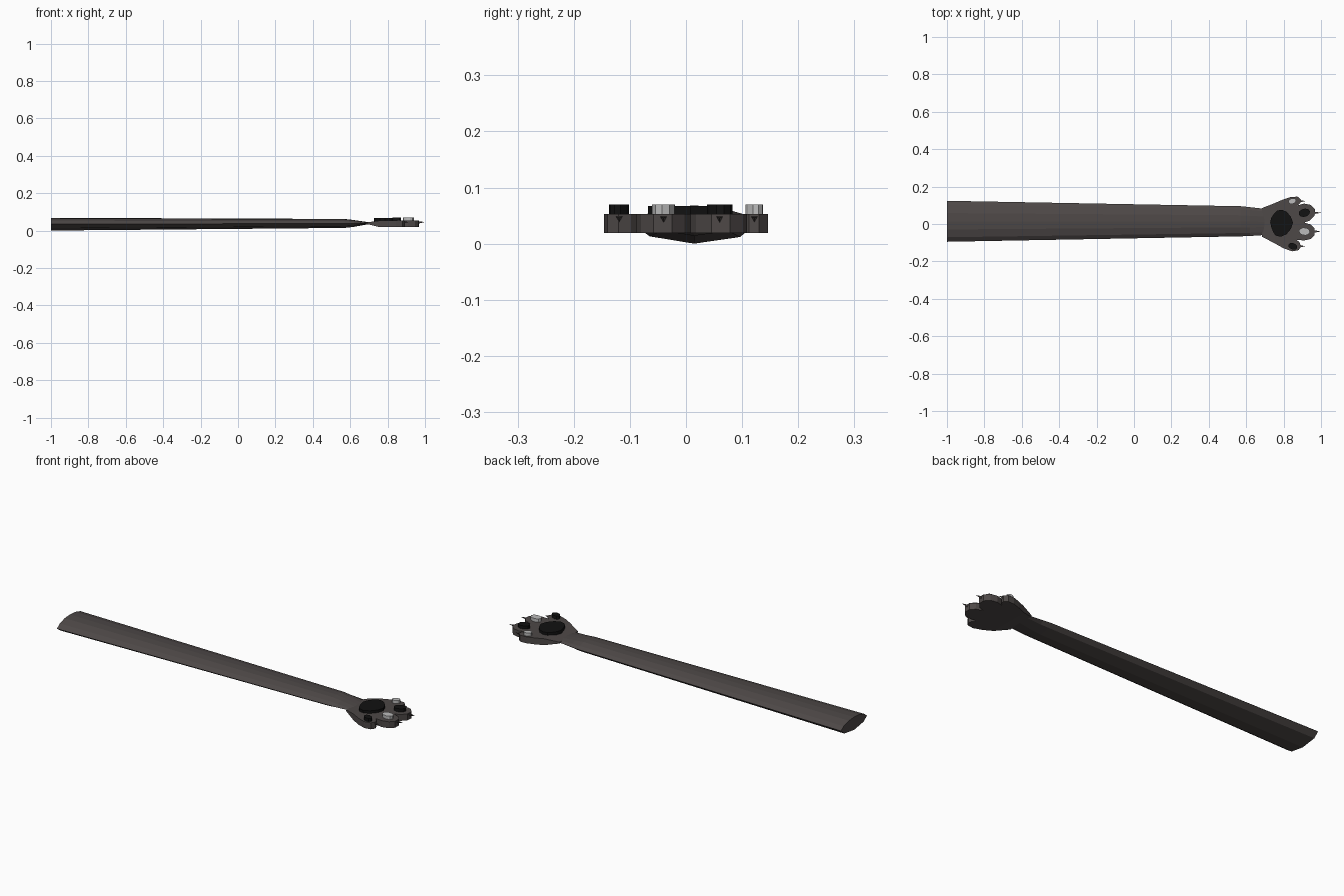
import bpy, bmesh, math
from mathutils import Vector


def material(name, v):
    m = bpy.data.materials.new(name)
    m.diffuse_color = (*v, 1)
    return m


FUR = material("dark_fur", (0.075, 0.065, 0.063))
BLACK = material("black_pad", (0.006, 0.006, 0.006))
PALE = material("pale_pad", (0.5, 0.5, 0.5))


def finish(name, bm, mat):
    bmesh.ops.recalc_face_normals(bm, faces=bm.faces)
    me = bpy.data.meshes.new(name)
    bm.to_mesh(me)
    bm.free()
    me.materials.append(mat)
    ob = bpy.data.objects.new(name, me)
    bpy.context.collection.objects.link(ob)
    return ob


def prism(name, pts, z0, z1, mat):
    bm = bmesh.new()
    lo = [bm.verts.new((x, y, z0)) for x, y in pts]
    hi = [bm.verts.new((x, y, z1)) for x, y in pts]
    bm.faces.new(lo[::-1])
    bm.faces.new(hi)
    n = len(pts)
    for i in range(n):
        j = (i + 1) % n
        bm.faces.new((lo[i], lo[j], hi[j], hi[i]))
    return finish(name, bm, mat)


def loft(name, rings, mat):
    bm = bmesh.new()
    vr = [[bm.verts.new(p) for p in r] for r in rings]
    n = len(vr[0])
    for a, b in zip(vr, vr[1:]):
        for i in range(n):
            j = (i + 1) % n
            bm.faces.new((a[i], a[j], b[j], b[i]))
    bm.faces.new(vr[0])
    bm.faces.new(vr[-1][::-1])
    return finish(name, bm, mat)


# Arm: lens-shaped section (unit half width / half height) lofted along x
SECTION = [(-1, 0), (-0.72, -0.62), (0, -1), (0.75, -0.65), (1, 0.05),
           (0.8, 0.55), (0.4, 0.92), (0, 1), (-0.4, 0.92), (-0.78, 0.55)]
# x, y min, y max, z min, z max
STATIONS = [(-1.0, -0.095, 0.124, 0.000, 0.068),
            (0.57, -0.066, 0.095, 0.014, 0.062),
            (0.62, -0.064, 0.090, 0.020, 0.056),
            (0.71, -0.058, 0.080, 0.036, 0.043)]
loft("arm", [[(x, (a + b) / 2 + (b - a) / 2 * u, (c + d) / 2 + (d - c) / 2 * v)
              for u, v in SECTION] for x, a, b, c, d in STATIONS], FUR)

# Paw slab with four toe lobes
Z0, Z1 = 0.019, 0.053
OUTLINE = [(0.755, -0.105), (0.80, -0.130), (0.845, -0.146), (0.88, -0.140),
           (0.893, -0.120), (0.885, -0.098), (0.87, -0.085), (0.91, -0.088),
           (0.945, -0.080), (0.966, -0.058), (0.966, -0.025), (0.945, -0.003),
           (0.91, 0.008), (0.94, 0.018), (0.966, 0.045), (0.968, 0.078),
           (0.945, 0.102), (0.91, 0.109), (0.875, 0.100), (0.89, 0.112),
           (0.893, 0.130), (0.875, 0.146), (0.84, 0.145), (0.80, 0.132),
           (0.755, 0.113)]
prism("paw", OUTLINE, Z0, Z1, FUR)

# Wrist wedge pinching down to the arm
loft("wrist", [[(0.685, -0.068, 0.036), (0.685, 0.085, 0.036),
                (0.685, 0.085, 0.043), (0.685, -0.068, 0.043)],
               [(0.755, -0.105, Z0), (0.755, 0.113, Z0),
                (0.755, 0.113, Z1), (0.755, -0.105, Z1)]], FUR)

# Main palm pad, rounded with three lobes toward the wrist
PALM = [(0.735, -0.02), (0.728, 0.01), (0.735, 0.035), (0.745, 0.05),
        (0.765, 0.072), (0.79, 0.076), (0.815, 0.066), (0.838, 0.04),
        (0.85, 0.008), (0.84, -0.025), (0.815, -0.055), (0.785, -0.068),
        (0.758, -0.062), (0.745, -0.045)]
prism("palm_pad", PALM, Z1 - 0.004, 0.067, BLACK)

# Toe pads and claws: x, y, half length, half width, tilt, pad colour, claw x
TOES = [(0.849, -0.119, 0.025, 0.017, -20, BLACK, 0.885),
        (0.911, -0.040, 0.030, 0.021, -5, PALE, 0.960),
        (0.911, 0.060, 0.031, 0.022, 15, BLACK, 0.960),
        (0.846, 0.122, 0.021, 0.015, 20, PALE, 0.885)]
for k, (x, y, a, b, tilt, mat, cx) in enumerate(TOES, 1):
    t = math.radians(tilt)
    ring = []
    for i in range(10):
        s = math.tau * i / 10
        u, v = a * math.cos(s), b * math.sin(s)
        ring.append((x + u * math.cos(t) - v * math.sin(t),
                     y + u * math.sin(t) + v * math.cos(t)))
    prism(f"toe_pad_{k}", ring, Z1 - 0.004, 0.070, mat)
    # Small pointed claw
    bm = bmesh.new()
    base = [bm.verts.new((cx, y + dy, dz)) for dy, dz in
            ((-0.007, 0.049), (0.007, 0.049), (0, 0.036))]
    length = 0.040 if cx > 0.9 else 0.030
    tip = bm.verts.new((cx + length, y, 0.046))
    bm.faces.new(base)
    for i in range(3):
        bm.faces.new((base[i], base[(i + 1) % 3], tip))
    finish(f"claw_{k}", bm, FUR)
